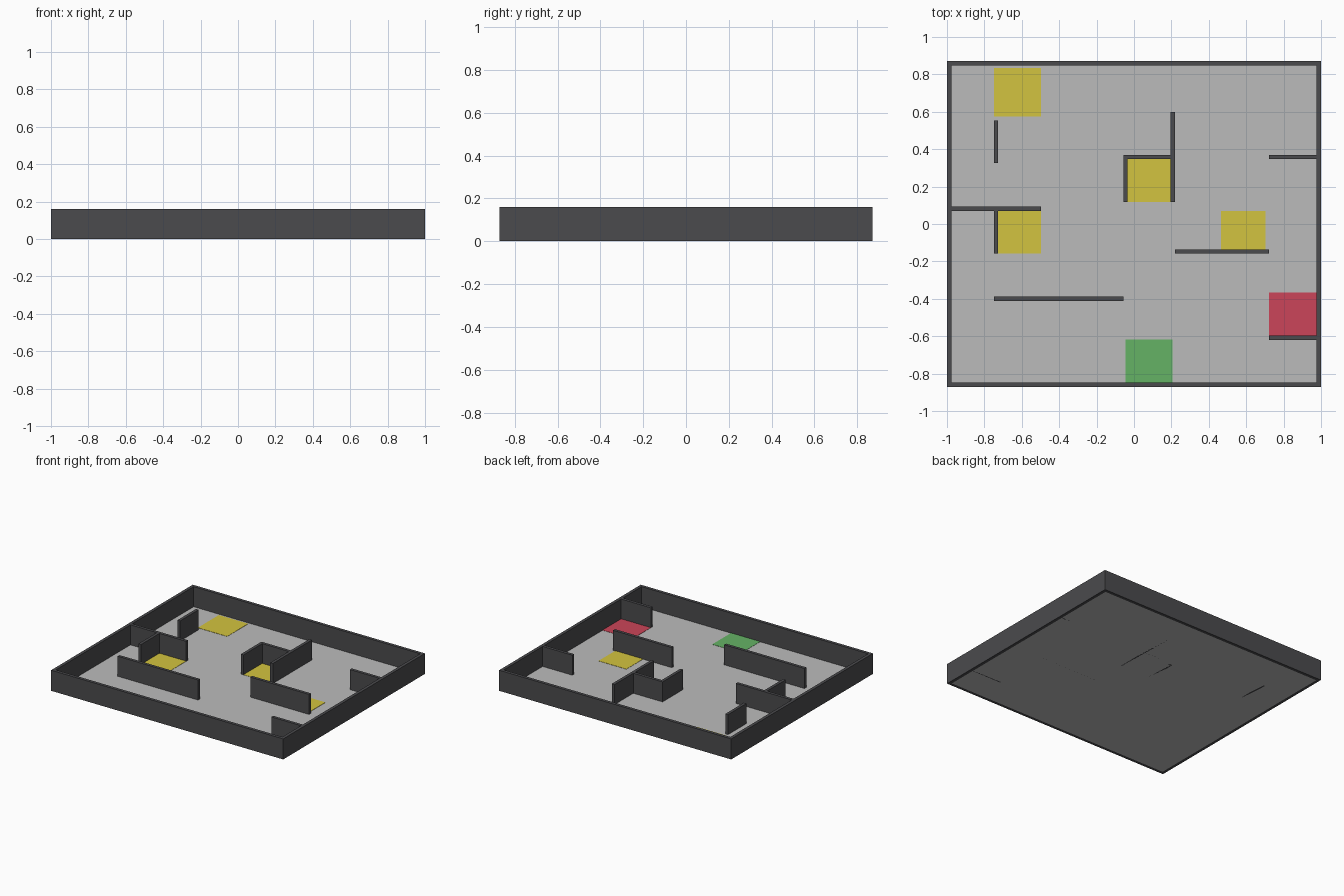
import bpy, bmesh
from mathutils import Matrix

if "Cube" in bpy.data.objects:
    bpy.data.objects.remove(bpy.data.objects["Cube"])


def material(name, rgb):
    m = bpy.data.materials.new(name)
    m.diffuse_color = (*rgb, 1)
    m.use_nodes = True
    m.node_tree.nodes["Principled BSDF"].inputs["Base Color"].default_value = m.diffuse_color
    return m


def box(name, x0, x1, y0, y1, z0, z1, mat):
    """Axis-aligned block given by its extents."""
    bm = bmesh.new()
    bmesh.ops.create_cube(bm, size=1, matrix=(
        Matrix.Translation(((x0 + x1) / 2, (y0 + y1) / 2, (z0 + z1) / 2))
        @ Matrix.Diagonal((x1 - x0, y1 - y0, z1 - z0, 1))))
    mesh = bpy.data.meshes.new(name)
    bm.to_mesh(mesh)
    bm.free()
    mesh.materials.append(mat)
    obj = bpy.data.objects.new(name, mesh)
    bpy.context.collection.objects.link(obj)
    return obj


X, Y, H, T = 1.0, 0.872, 0.16, 0.024    # half length, half depth, height, wall
FLOOR = 0.004

dark = material("dark_grey", (0.07, 0.07, 0.075))
pale = material("pale_grey", (0.5, 0.5, 0.5))
yellow = material("yellow", (0.65, 0.55, 0.05))
red = material("red", (0.6, 0.06, 0.1))
green = material("green", (0.13, 0.45, 0.13))

# Floor slab
box("floor", -X + T, X - T, -Y + T, Y - T, 0, FLOOR, pale)

# Outer walls
box("outer_wall_left", -X, -X + T, -Y, Y, 0, H, dark)
box("outer_wall_right", X - T, X, -Y, Y, 0, H, dark)
box("outer_wall_front", -X + T, X - T, -Y, -Y + T, 0, H, dark)
box("outer_wall_back", -X + T, X - T, Y - T, Y, 0, H, dark)

# Partitions: x0, x1, y0, y1
partitions = [
    (-0.749, -0.726, 0.325, 0.553),
    (-X + T, -0.496, 0.070, 0.093),
    (-0.749, -0.726, -0.157, 0.070),
    (-0.749, -0.057, -0.411, -0.388),
    (-0.057, -0.034, 0.117, 0.347),
    (-0.057, 0.195, 0.347, 0.370),
    (0.195, 0.218, 0.117, 0.600),
    (0.218, 0.723, -0.159, -0.136),
    (0.721, X - T, 0.347, 0.370),
    (0.721, X - T, -0.619, -0.596),
]
for i, p in enumerate(partitions):
    box(f"partition_{i + 1}", *p, 0, H, dark)

# Coloured floor tiles
tiles = [
    ("yellow_tile_1", yellow, (-0.748, -0.496, 0.575, 0.833)),
    ("yellow_tile_2", yellow, (-0.034, 0.195, 0.117, 0.347)),
    ("yellow_tile_3", yellow, (-0.726, -0.496, -0.157, 0.070)),
    ("yellow_tile_4", yellow, (0.465, 0.704, -0.136, 0.070)),
    ("red_tile", red, (0.721, X - T, -0.596, -0.367)),
    ("green_tile", green, (-0.045, 0.205, -Y + T, -0.617)),
]
for name, mat, p in tiles:
    box(name, *p, FLOOR, FLOOR + 0.002, mat)
